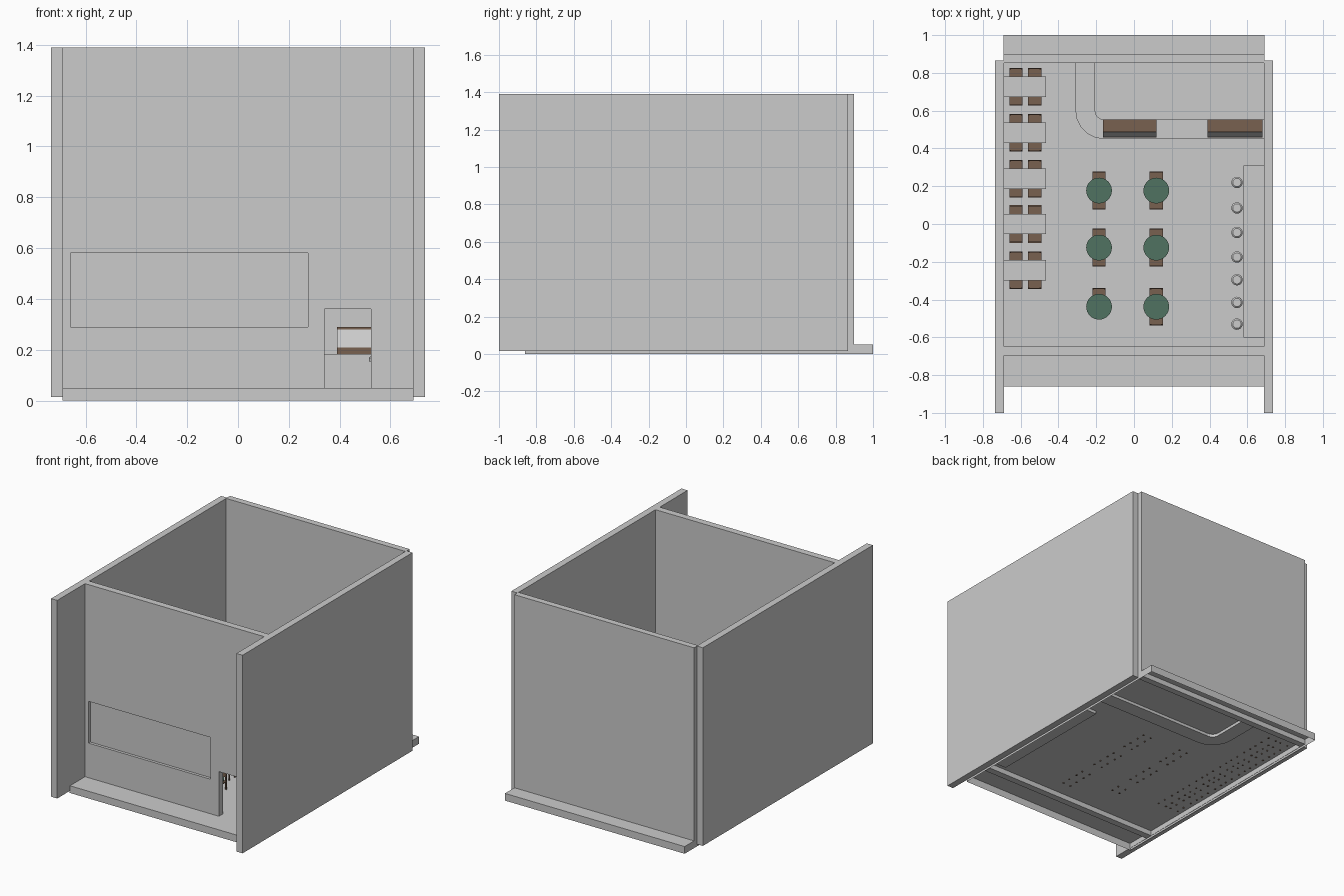
import bpy, bmesh, math
from mathutils import Vector, Matrix

if "Cube" in bpy.data.objects:
    bpy.data.objects.remove(bpy.data.objects["Cube"])


def mat(name, col):
    m = bpy.data.materials.new(name)
    m.diffuse_color = (*col, 1)
    m.use_nodes = True
    m.node_tree.nodes["Principled BSDF"].inputs["Base Color"].default_value = m.diffuse_color
    return m


WOOD = mat("wood", (0.19, 0.12, 0.08))
GREEN = mat("green_top", (0.08, 0.17, 0.12))


def finish(name, bm, material=None, smooth=False):
    bmesh.ops.recalc_face_normals(bm, faces=bm.faces[:])
    me = bpy.data.meshes.new(name)
    bm.to_mesh(me)
    bm.free()
    ob = bpy.data.objects.new(name, me)
    bpy.context.collection.objects.link(ob)
    if material:
        me.materials.append(material)
    if smooth:
        bpy.ops.object.select_all(action='DESELECT')
        ob.select_set(True)
        bpy.context.view_layer.objects.active = ob
        bpy.ops.object.shade_smooth_by_angle(angle=math.radians(35))
    return ob


def add_box(bm, x0, x1, y0, y1, z0, z1):
    c = Matrix.Translation(((x0 + x1) / 2, (y0 + y1) / 2, (z0 + z1) / 2))
    s = Matrix.Diagonal((x1 - x0, y1 - y0, z1 - z0, 1))
    bmesh.ops.create_cube(bm, size=1, matrix=c @ s)


def box(name, *dims, material=None):
    bm = bmesh.new()
    add_box(bm, *dims)
    return finish(name, bm, material)


def add_disc(bm, x, y, r, z0, z1, sides=32, r2=None):
    bmesh.ops.create_cone(bm, cap_ends=True, segments=sides, radius1=r,
                          radius2=r if r2 is None else r2, depth=z1 - z0,
                          matrix=Matrix.Translation((x, y, (z0 + z1) / 2)))


def prism(name, pts, vec, material=None):
    """Extrude a closed outline along a vector."""
    bm = bmesh.new()
    f = bm.faces.new([bm.verts.new(p) for p in pts])
    r = bmesh.ops.extrude_face_region(bm, geom=[f])
    bmesh.ops.translate(bm, vec=Vector(vec),
                        verts=[v for v in r["geom"] if isinstance(v, bmesh.types.BMVert)])
    # the source face is kept as the closing cap
    if not f.is_valid or len(bm.faces) < len(pts) + 2:
        bm.faces.ensure_lookup_table()
        bmesh.ops.holes_fill(bm, edges=[e for e in bm.edges if e.is_boundary])
    return finish(name, bm, material)


F = 0.05      # floor level
LOW = 0.015   # underside of walls
TOP = 1.39

# Floor: shallow tray, open underneath
bm = bmesh.new()
add_box(bm, -0.69, 0.69, -0.86, 1.0, 0, F)
bm.faces.ensure_lookup_table()
under = min(bm.faces, key=lambda f: f.calc_center_median().z)
bmesh.ops.delete(bm, geom=[under], context='FACES_ONLY')
finish("floor", bm)

# Walls
for s, n in ((-1, "left_wall"), (1, "right_wall")):
    a, b = sorted((s * 0.688, s * 0.735))
    box(n, a, b, -1.0, 0.865, LOW, TOP)
box("back_wall", -0.69, 0.69, 0.853, 0.897, LOW, TOP)

# Front wall built around the window and the doorway
Y0, Y1 = -0.695, -0.648
outline = [(-0.69, LOW), (0.69, LOW), (0.69, TOP), (-0.69, TOP)]
front = prism("front_wall", [(x, Y0, z) for x, z in outline], (0, Y1 - Y0, 0))
for dims in ((-0.66, 0.275, -0.8, -0.5, 0.29, 0.58), (0.34, 0.523, -0.8, -0.5, F, 0.36)):
    cut = box("opening_cutter", *dims)
    cut.hide_render = True
    m = front.modifiers.new("opening", 'BOOLEAN')
    m.operation, m.object, m.solver = 'DIFFERENCE', cut, 'EXACT'
    bpy.context.view_layer.objects.active = front
    bpy.ops.object.modifier_apply(modifier=m.name)
    bpy.data.objects.remove(cut)
box("window_pane", -0.66, 0.275, -0.675, -0.668, 0.29, 0.58)

# Service counter with a rounded corner
def arc(cx, cy, r, n):
    return [(cx - r * math.cos(math.pi / 2 * i / n), cy - r * math.sin(math.pi / 2 * i / n))
            for i in range(n + 1)]


outer = arc(-0.16, 0.60, 0.15, 5)
inner = arc(-0.16, 0.60, 0.046, 5)
plan = [(-0.31, 0.853)] + outer + [(0.69, 0.45), (0.69, 0.554)] + inner[::-1] + [(-0.206, 0.853)]
prism("service_counter", [(x, y, 0.03) for x, y in plan], (0, 0, 0.145))
prism("counter_top", [(x, y, 0.175) for x, y in plan], (0, 0, 0.008))

# Display cases: wooden base and lid, sloped glass front
for x0, x1 in ((-0.165, 0.118), (0.39, 0.68)):
    bm = bmesh.new()
    add_box(bm, x0, x1, 0.458, 0.552, 0.183, 0.21)
    add_box(bm, x0, x1, 0.486, 0.552, 0.28, 0.29)
    finish("display_case_wood", bm, WOOD)
    prof = [(0.46, 0.21), (0.552, 0.21), (0.552, 0.28), (0.486, 0.28)]
    prism("display_case_glass", [(x0, y, z) for y, z in prof], (x1 - x0, 0, 0))

# Bar and stools
box("bar_counter", 0.58, 0.69, -0.60, 0.31, 0.03, 0.20)
for y in (-0.53, -0.415, -0.295, -0.175, -0.045, 0.085, 0.22):
    bm = bmesh.new()
    add_disc(bm, 0.545, y, 0.03, 0.153, 0.168, 24)
    add_disc(bm, 0.545, y, 0.03, 0.168, 0.175, 24, 0.022)
    add_disc(bm, 0.545, y, 0.006, 0.055, 0.153, 12)
    add_disc(bm, 0.545, y, 0.022, F, 0.056, 24)
    finish("bar_stool", bm, smooth=True)


# Chair: d is the side (+1/-1 in y) its backrest is on, y its outer edge
def chair(x, y, d):
    def span(a, b):
        return sorted((y - d * a, y - d * b))
    w = 0.035
    bm = bmesh.new()
    add_box(bm, x - w, x + w, *span(0.004, 0.07), 0.103, 0.111)
    add_box(bm, x - w, x + w, *span(0, 0.007), 0.135, 0.172)
    for sx in (-1, 1):
        cx = x + sx * (w - 0.005)
        add_box(bm, cx - 0.004, cx + 0.004, *span(0.001, 0.008), 0.045, 0.15)
        add_box(bm, cx - 0.004, cx + 0.004, *span(0.06, 0.068), 0.045, 0.104)
    finish("chair", bm, WOOD)


# Tables along the left wall, four chairs each
for y in (0.727, 0.483, 0.24, 0.0, -0.245):
    bm = bmesh.new()
    add_box(bm, -0.688, -0.467, y - 0.054, y + 0.054, 0.145, 0.155)
    add_box(bm, -0.59, -0.566, y - 0.012, y + 0.012, F, 0.145)
    add_box(bm, -0.64, -0.516, y - 0.03, y + 0.03, F, 0.056)
    finish("wall_table", bm)
    for x in (-0.624, -0.526):
        for d in (-1, 1):
            chair(x, y + d * 0.1, d)

# Round tables with facing chairs
for x in (-0.185, 0.118):
    for y in (0.177, -0.125, -0.438):
        bm = bmesh.new()
        add_disc(bm, x, y, 0.068, 0.145, 0.155)
        finish("round_table_top", bm, GREEN, True)
        bm = bmesh.new()
        add_disc(bm, x, y, 0.008, 0.055, 0.145, 16)
        add_disc(bm, x, y, 0.035, F, 0.056)
        finish("round_table_stand", bm, None, True)
        for d in (-1, 1):
            if (x < 0 and y < -0.4 and d < 0):
                continue
            chair(x, y + d * 0.1, d)
